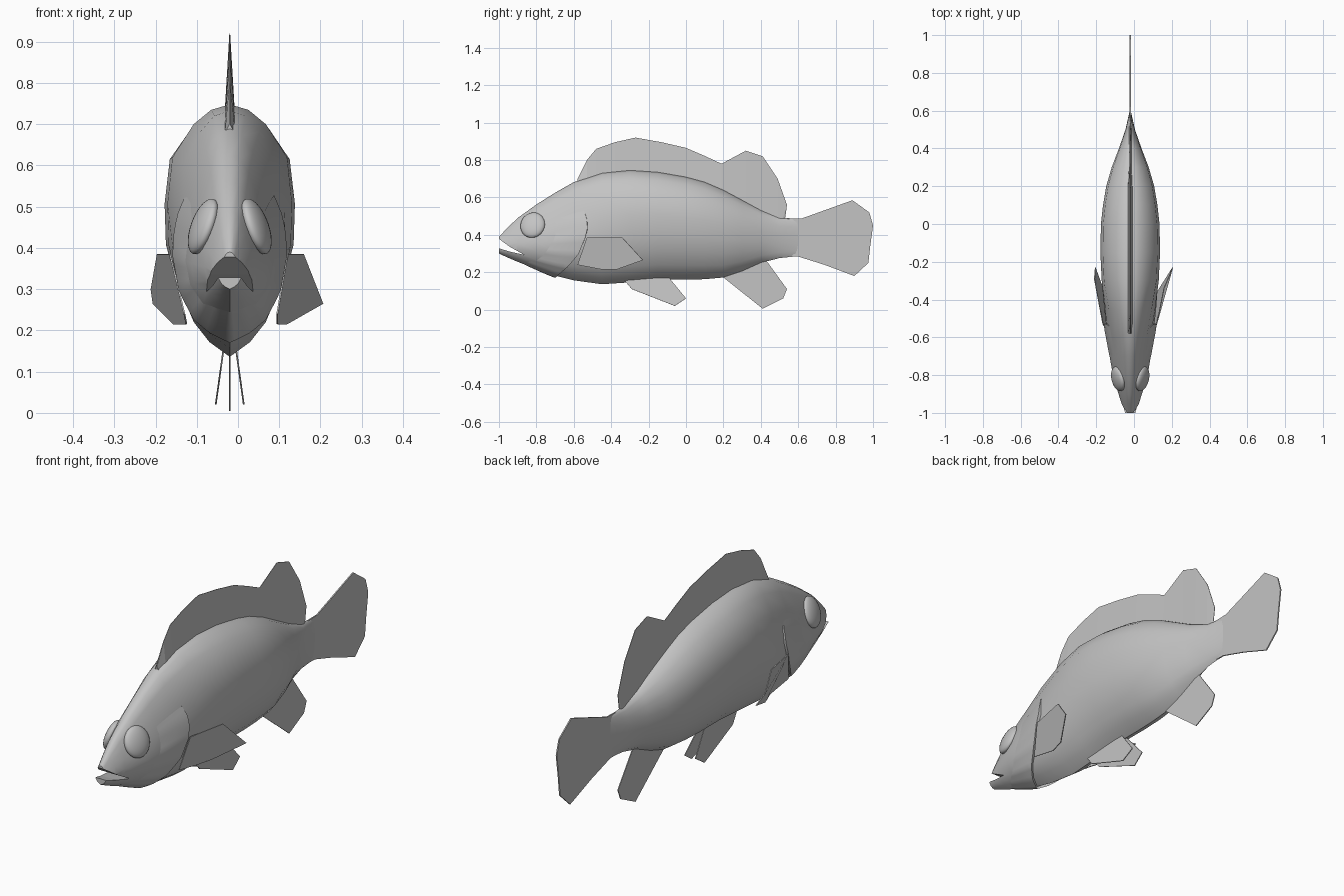
import bpy, bmesh, math
from mathutils import Euler

if "Cube" in bpy.data.objects:
    bpy.data.objects.remove(bpy.data.objects["Cube"])

CX = -0.02   # mid-plane of the fish

grey = bpy.data.materials.new("plain grey")
grey.diffuse_color = (0.55, 0.55, 0.55, 1)
grey.use_nodes = True
grey.node_tree.nodes["Principled BSDF"].inputs["Base Color"].default_value = grey.diffuse_color

# Body stations: y, top z, bottom z, half width
STATIONS = [
    (-1.00, .390, .300, .028), (-.95, .442, .277, .046), (-.90, .490, .256, .062),
    (-.80, .562, .217, .092), (-.70, .625, .182, .109), (-.60, .682, .157, .121),
    (-.45, .733, .136, .139), (-.30, .748, .146, .151), (-.15, .738, .160, .158),
    (0, .712, .160, .155), (.10, .685, .163, .144), (.20, .642, .172, .127),
    (.30, .587, .205, .098), (.40, .533, .250, .060), (.50, .492, .276, .025), (.60, .486, .286, .003)]
# Half cross-sections from top to bottom: share of width, share of height
TRUNK = [(0, 1), (.3, .978), (.58, .92), (.92, .787), (1, .6), (.98, .43), (.83, .27), (.58, .14), (.34, .06), (0, 0)]
HEAD = [(0, 1), (.22, .98), (.42, .9), (.65, .76), (.86, .6), (1, .42), (.95, .28), (.7, .14), (.38, .06), (0, 0)]


def lerp(a, b, f):
    return a + (b - a) * f


def table(rows, y):
    for a, b in zip(rows, rows[1:]):
        if y <= b[0]:
            f = max(0, (y - a[0]) / (b[0] - a[0]))
            return [lerp(p, q, f) for p, q in zip(a[1:], b[1:])]
    return list(rows[-1][1:])


def skin(y, s, lift=0):
    """Point on the +x side of the body at length y and section index s."""
    top, bot, hw = table(STATIONS, y)
    k = min(1, max(0, (-.3 - y) / .4))
    i = min(int(s), 8)
    w, h = [lerp(lerp(TRUNK[i][c], TRUNK[i + 1][c], s - i),
                 lerp(HEAD[i][c], HEAD[i + 1][c], s - i), k) for c in (0, 1)]
    n = math.hypot(w, 2 * h - 1) or 1
    return (w * hw + lift * w / n, y, lerp(bot, top, h) + lift * (2 * h - 1) / n)


def make(name, verts, faces, smooth=None):
    me = bpy.data.meshes.new(name)
    me.from_pydata(verts, [], faces)
    bm = bmesh.new()
    bm.from_mesh(me)
    bmesh.ops.recalc_face_normals(bm, faces=bm.faces)
    bm.to_mesh(me)
    bm.free()
    me.materials.append(grey)
    ob = bpy.data.objects.new(name, me)
    bpy.context.collection.objects.link(ob)
    ob.location.x = CX
    if smooth:
        shade(ob, smooth)
    return ob


def shade(ob, angle):
    bpy.ops.object.select_all(action='DESELECT')
    ob.select_set(True)
    bpy.context.view_layer.objects.active = ob
    bpy.ops.object.shade_smooth_by_angle(angle=math.radians(angle))


def grid(rows, cols, wrap=False):
    return [(r * cols + c, r * cols + (c + 1) % cols, (r + 1) * cols + (c + 1) % cols, (r + 1) * cols + c)
            for r in range(rows - 1) for c in range(cols if wrap else cols - 1)]


def mirror(ob):
    ob.modifiers.new("mirror", 'MIRROR').use_axis = (True, False, False)


def fin(name, pts, thick=.004):
    ob = make(name, pts, [tuple(range(len(pts)))])
    m = ob.modifiers.new("thickness", 'SOLIDIFY')
    m.thickness, m.offset = thick, 0
    return ob


# Body and head, one closed loft
verts = []
for st in STATIONS:
    half = [skin(st[0], s) for s in range(10)]
    verts += half + [(-x, y, z) for x, y, z in half[8:0:-1]]
n = len(STATIONS)
faces = grid(n, 18, True) + [tuple(range(18)), tuple(range((n - 1) * 18, n * 18))]
body = make("body", verts, faces, 40)

# Mouth, a wedge cut from the snout
wedge = [(-1.08, .455), (-1.0, .378), (-.94, .335), (-.865, .293), (-.94, .310), (-1.0, .328), (-1.08, .345)]
m = len(wedge)
cutter = make("mouth_cutter", [(x, y, z) for x in (-.2, .2) for y, z in wedge],
              grid(2, m, True) + [tuple(range(m)), tuple(range(m, 2 * m))])
cutter.hide_render = True
cutter.hide_viewport = True
cut = body.modifiers.new("mouth", 'BOOLEAN')
cut.operation, cut.solver, cut.object = 'DIFFERENCE', 'EXACT', cutter

# Gill covers, raised plates that end in a curved step
EDGE = [(3.5, -.545), (4, -.53), (4.5, -.527), (5, -.54), (6, -.575), (7, -.635), (8, -.675), (9, -.70)]
STEPS = [(-.22, -.004), (-.15, .002), (-.08, .007), (-.03, .011), (0, .012), (.003, -.012)]
verts = []
for i in range(23):
    s = 3.5 + i * .25
    edge = table(EDGE, s)[0]
    fade = min(1, .1 + i / 4)
    verts += [skin(edge + dy, s, lift * fade if lift > 0 else lift) for dy, lift in STEPS]
mirror(make("gill_cover", verts, grid(23, len(STEPS)), 50))

# Eyes, flattened balls leaning with the head
for side in (1, -1):
    bpy.ops.mesh.primitive_uv_sphere_add(segments=24, ring_count=14, radius=1)
    eye = bpy.context.object
    eye.name = "eye_right" if side > 0 else "eye_left"
    eye.scale = (.027, .067, .071)
    eye.rotation_euler = Euler((0, math.radians(-20 * side), math.radians(-14 * side)))
    eye.location = (CX + .064 * side, -.82, .452)
    eye.data.materials.append(grey)
    shade(eye, 60)

# Dorsal fin, a hollow wedge that is widest at the back of the fish
CREST = [(-.58, .70), (-.53, .80), (-.48, .86), (-.38, .895), (-.27, .92), (-.13, .895), (0, .865),
         (.10, .822), (.19, .78), (.32, .85), (.41, .82), (.49, .70), (.54, .56), (.53, .488)]
verts = []
for y, z in CREST:
    yb = min(y, .515)
    base = table(STATIONS, yb)[0] - .012
    wide = .012 if yb < .3 else .006
    verts += [(-wide, yb, base), (-.001, y, z), (.001, y, z), (wide, yb, base)]
k = len(CREST)
make("dorsal_fin", verts, grid(k, 4) + [(0, 1, 2, 3), tuple(range(4 * k - 4, 4 * k))])

# Tail and anal fins on the mid-plane
TAIL = [(.5, .485), (.62, .488), (.89, .585), (.98, .52), (1, .45), (.985, .34), (.975, .25), (.9, .18),
        (.74, .24), (.6, .284), (.5, .285)]
fin("tail_fin", [(0, y, z) for y, z in TAIL], .006)
ANAL = [(.19, .18), (.41, .005), (.52, .06), (.54, .11), (.43, .262), (.34, .26)]
fin("anal_fin", [(0, y, z) for y, z in ANAL])

# Pelvic fins, splayed outward as they go down
PELVIC = [(-.34, .17), (-.29, .11), (-.06, .02), (0, .06), (-.09, .17)]
mirror(fin("pelvic_fin", [(.034 - (z - .02) * .14, y, z) for y, z in PELVIC]))

# Pectoral fins, the right one opened further than the left
fin("pectoral_fin_right", [(.115, -.58, .24), (.14, -.53, .385), (.178, -.34, .385), (.225, -.23, .265),
                           (.137, -.37, .215), (.115, -.45, .215)])
fin("pectoral_fin_left", [(-.11, -.58, .24), (-.145, -.53, .385), (-.175, -.36, .385), (-.19, -.29, .30),
                          (-.185, -.23, .265), (-.135, -.37, .215), (-.105, -.45, .215)])
